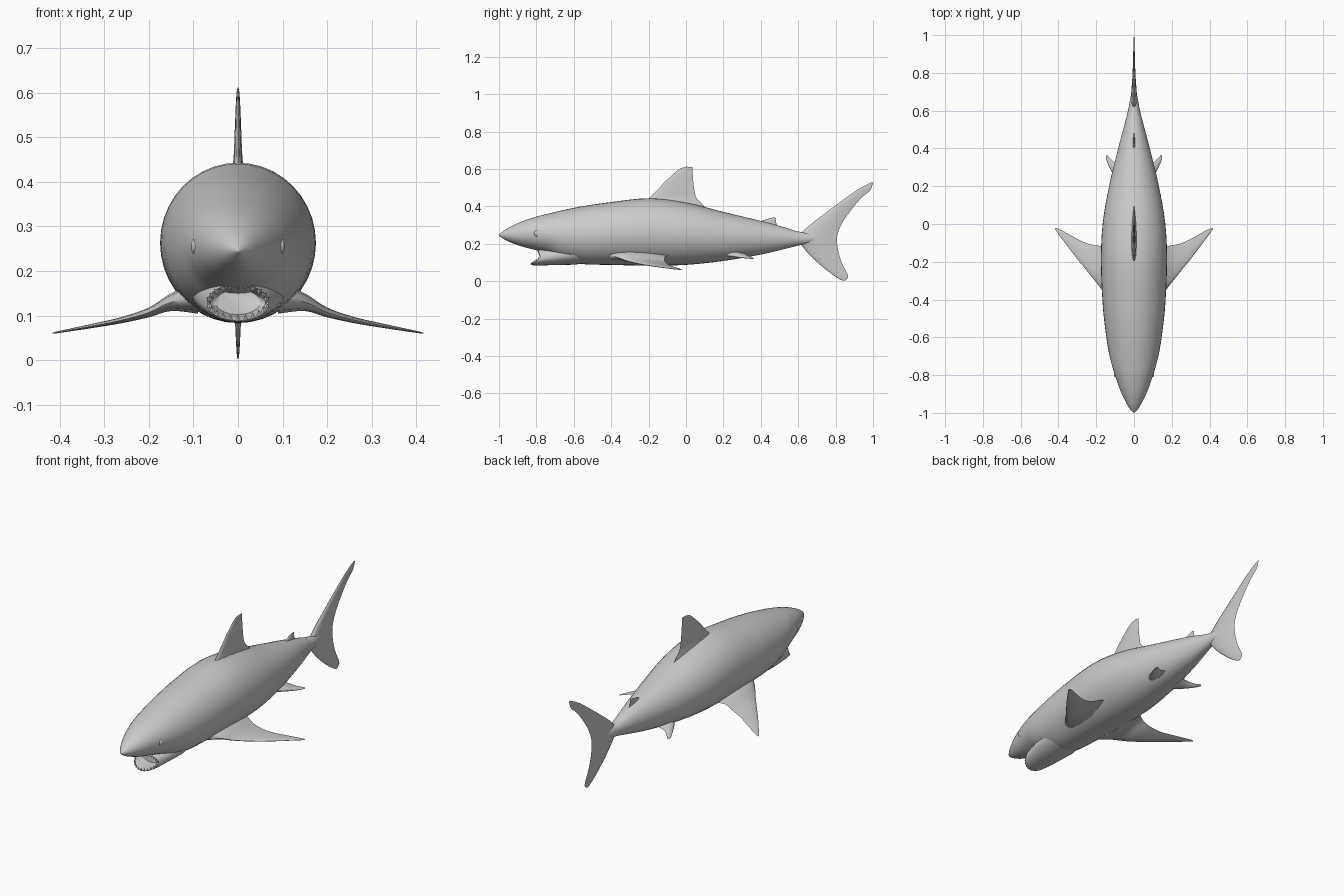
import bpy, bmesh
from math import sin, cos, pi, sqrt
from mathutils import Vector

if "Cube" in bpy.data.objects:
    bpy.data.objects.remove(bpy.data.objects["Cube"])


def smooth_rows(rows, n=4):
    # Catmull-Rom interpolation through rows of numbers
    out = []
    for i in range(len(rows) - 1):
        p0, p1 = rows[max(i - 1, 0)], rows[i]
        p2, p3 = rows[i + 1], rows[min(i + 2, len(rows) - 1)]
        for k in range(n):
            t = k / n
            out.append([0.5 * (2 * b + (c - a) * t + (2 * a - 5 * b + 4 * c - d) * t * t
                               + (3 * b - a - 3 * c + d) * t ** 3)
                        for a, b, c, d in zip(p0, p1, p2, p3)])
    out.append(list(rows[-1]))
    return out


def finish(name, bm, angle=1.0):
    bmesh.ops.recalc_face_normals(bm, faces=bm.faces[:])
    me = bpy.data.meshes.new(name)
    bm.to_mesh(me)
    bm.free()
    ob = bpy.data.objects.new(name, me)
    bpy.context.collection.objects.link(ob)
    bpy.ops.object.select_all(action='DESELECT')
    bpy.context.view_layer.objects.active = ob
    ob.select_set(True)
    bpy.ops.object.shade_smooth_by_angle(angle=angle)
    return ob


def loft(name, rings):
    bm = bmesh.new()
    vs = [[bm.verts.new(p) for p in r] for r in rings]
    n = len(vs[0])
    for a, b in zip(vs, vs[1:]):
        for i in range(n):
            j = (i + 1) % n
            bm.faces.new((a[i], a[j], b[j], b[i]))
    bm.faces.new(vs[0])
    bm.faces.new(vs[-1])
    return finish(name, bm)


def fin(name, sections, axis):
    # each section: leading point, trailing point, half thickness
    rings = []
    chord = [0, .03, .12, .3, .55, .8, 1]
    for lx, ly, lz, tx, ty, tz, th in smooth_rows(sections):
        a, b = Vector((lx, ly, lz)), Vector((tx, ty, tz))
        side = Vector(axis)
        prof = [(t, max(th, .0008) * 2.6 * sqrt(t) * (1 - t)) for t in chord]
        ring = [a.lerp(b, t) + side * h for t, h in prof]
        ring += [a.lerp(b, t) - side * h for t, h in prof[-2:0:-1]]
        rings.append(ring)
    return loft(name, rings)


def mirror(ob):
    ob.modifiers.new("mirror", 'MIRROR').use_clip = False


def ellipse(cz, w, h, y, n=40):
    return [(w * cos(2 * pi * i / n), y, cz + h * sin(2 * pi * i / n)) for i in range(n)]


# Body: y, top, bottom, half width
body = [(-1, .249, .243, .003), (-.985, .262, .232, .017), (-.95, .285, .212, .04),
        (-.88, .318, .186, .073), (-.8, .345, .165, .101), (-.74, .36, .148, .119),
        (-.66, .379, .112, .137), (-.55, .401, .091, .153), (-.42, .42, .087, .166),
        (-.2, .443, .083, .175), (0, .42, .087, .166), (.2, .37, .108, .132),
        (.4, .322, .142, .084), (.52, .29, .17, .052), (.6, .265, .19, .032),
        (.68, .255, .205, .017), (.75, .24, .22, .004)]
loft("body", [ellipse((t + b) / 2, w, (t - b) / 2, y) for y, t, b, w in smooth_rows(body)])


# Mouth: outer jaw runs forward to the lip, then folds inward to a shallow cavity
def lip(w, h, push=0, cz=.129):
    out = []
    for i in range(40):
        a = 2 * pi * i / 40
        s = sin(a)
        y = -.778 - .015 * max(s, 0) - .05 * max(-s, 0) + push
        out.append((w * cos(a), y, cz + h * s))
    return out


loft("jaw", [ellipse(.16, .09, .06, -.5), ellipse(.15, .104, .062, -.6),
             ellipse(.137, .09, .051, -.69), lip(.08, .047, .045, .131),
             lip(.072, .044, .008), lip(.069, .041), lip(.065, .038, .003),
             lip(.061, .035, .025), ellipse(.13, .05, .028, -.745)])

# Teeth along the upper and lower lip
bm = bmesh.new()
for sign in (1, -1):
    for k in range(11):
        a = sign * pi * (k + .8) / 11.6
        x, z = .066 * cos(a), .129 + .038 * sin(a)
        s = sin(a)
        y = -.778 - .015 * max(s, 0) - .05 * max(-s, 0)
        base = [bm.verts.new((x + dx, y + dy, z + sign * .003))
                for dx, dy in ((-.006, 0), (0, -.004), (.006, 0), (0, .004))]
        tip = bm.verts.new((x * .96, y, z - sign * .011))
        bm.faces.new(base)
        for i in range(4):
            bm.faces.new((base[i], base[(i + 1) % 4], tip))
finish("teeth", bm, .3)

# Eyes
bm = bmesh.new()
bmesh.ops.create_uvsphere(bm, u_segments=20, v_segments=12, radius=1)
for v in bm.verts:
    v.co = (v.co.x * .009 + .097, v.co.y * .017 - .795, v.co.z * .017 + .255)
mirror(finish("eyes", bm))


# Upright fins: leading y, z, trailing y, z, thickness
def upright(name, rows):
    return fin(name, [(0, a, b, 0, c, d, t) for a, b, c, d, t in rows], (1, 0, 0))


upright("dorsal_fin", [(-.24, .40, .12, .38, .026), (-.2, .44, .06, .44, .012),
                       (-.165, .475, .047, .475, .009), (-.118, .525, .04, .525, .007),
                       (-.065, .575, .036, .57, .005), (-.03, .602, .036, .6, .003),
                       (.005, .612, .033, .61, .001)])
upright("rear_dorsal_fin", [(.35, .305, .49, .29, .009), (.405, .322, .483, .31, .006),
                            (.44, .334, .48, .325, .004), (.468, .341, .48, .338, .001)])
upright("tail_fin", [(.995, .53, 1, .522, .001), (.95, .508, .983, .483, .003),
                     (.9, .478, .945, .452, .004), (.82, .42, .9, .402, .006),
                     (.72, .345, .85, .335, .009), (.645, .285, .82, .28, .013),
                     (.6, .23, .807, .228, .016), (.635, .17, .813, .165, .012),
                     (.69, .112, .832, .10, .008), (.76, .052, .86, .045, .005),
                     (.815, .014, .866, .02, .003), (.84, .002, .852, .004, .001)])


# Paired fins: x, leading y, trailing y, z, thickness
def paired(name, rows):
    mirror(fin(name, [(x, a, z, x, b, z, t) for x, a, b, z, t in rows], (0, 0, 1)))


paired("pectoral_fins", [(.09, -.44, -.07, .14, .036), (.15, -.375, -.112, .13, .02),
                         (.2, -.31, -.113, .107, .011), (.26, -.235, -.098, .09, .007),
                         (.32, -.16, -.068, .078, .005), (.38, -.08, -.035, .067, .003),
                         (.408, -.042, -.022, .062, .002), (.417, -.028, -.023, .06, .001)])
paired("pelvic_fins", [(.04, .17, .32, .15, .02), (.095, .235, .325, .14, .012),
                       (.125, .29, .345, .129, .006), (.141, .325, .364, .123, .003),
                       (.149, .348, .362, .12, .001)])
